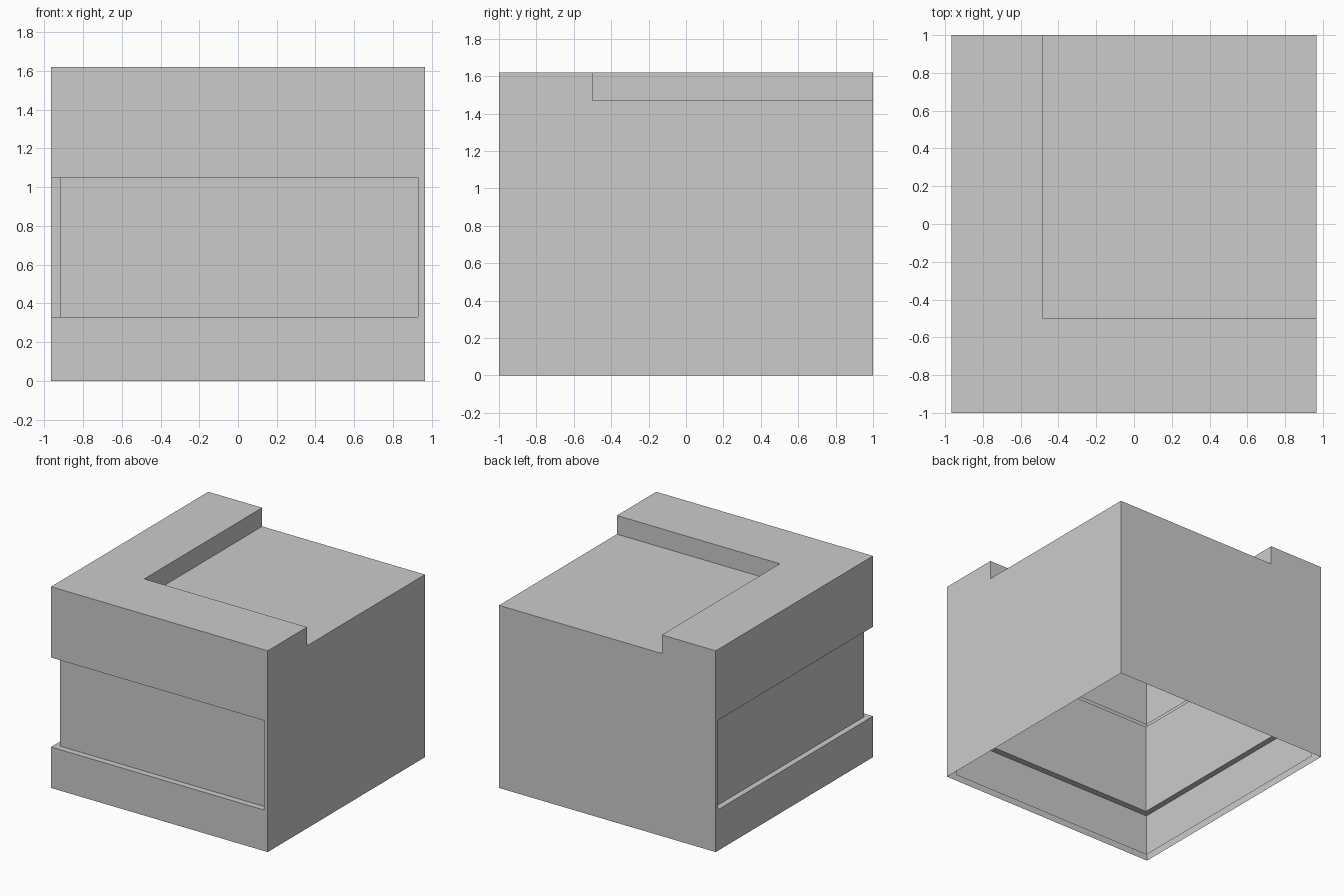
import bpy

if "Cube" in bpy.data.objects:
    bpy.data.objects.remove(bpy.data.objects["Cube"])

X, Y, H = 0.965, 1.0, 1.62          # half width, half depth, height
NX, NY, NZ = -0.485, -0.5, 1.47     # roof notch corner and floor
Z0, Z1, D = 0.33, 1.05, 0.05        # wall recess bottom, top, depth
EX, EY = 0.93, 0.97                 # where the recess ends
T = 0.065                           # gap to the inner lining


def make(name, faces):
    verts, idx = [], []
    for f in faces:
        idx.append(list(range(len(verts), len(verts) + len(f))))
        verts += f
    mesh = bpy.data.meshes.new(name)
    mesh.from_pydata(verts, [], idx)
    obj = bpy.data.objects.new(name, mesh)
    bpy.context.collection.objects.link(obj)
    return obj


def sweep(profile, x_end, y_end, flip=False):
    """Run an (inset, z) profile around the front and left walls."""
    rows = []
    for d, z in profile:
        x, y = -X + d * 0.93, -Y + d
        rows.append([(x_end, y, z), (x, y, z), (x, y_end, z)])
    faces = []
    for lo, hi in zip(rows, rows[1:]):
        for i in (0, 1):
            f = [lo[i + 1], lo[i], hi[i], hi[i + 1]]
            faces.append(f[::-1] if flip else f)
    return faces


# Front and left walls: base strip, recess and upper band
make("base_strip", sweep([(0, 0), (0, Z0)], X, Y))
make("upper_band", sweep([(0, Z1), (0, H)], X, Y))
make("wall_recess", sweep([(0, Z0), (D, Z0), (D, Z1), (0, Z1)], EX, EY))

# Narrow corner posts that close the ends of the recess
make("corner_posts", [
    [(EX, -Y, Z0), (X, -Y, Z0), (X, -Y, Z1), (EX, -Y, Z1)],
    [(EX, -Y, Z0), (EX, -Y, Z1), (EX, -Y + D, Z1), (EX, -Y + D, Z0)],
    [(-X, Y, Z0), (-X, EY, Z0), (-X, EY, Z1), (-X, Y, Z1)],
    [(-X, EY, Z0), (-X + D * 0.93, EY, Z0), (-X + D * 0.93, EY, Z1), (-X, EY, Z1)],
])

# Plain right and back walls, cut down where the roof notch runs out
side = [(-Y, 0), (Y, 0), (Y, NZ), (NY, NZ), (NY, H), (-Y, H)]
back = [(-X, 0), (-X, H), (NX, H), (NX, NZ), (X, NZ), (X, 0)]
make("right_wall", [[(X, y, z) for y, z in side]])
make("back_wall", [[(x, Y, z) for x, z in back]])

# Raised L-shaped roof edge, with the lower roof inside it
rim = [(-X, -Y), (X, -Y), (X, NY), (NX, NY), (NX, Y), (-X, Y)]
make("roof_edge", [
    [(x, y, H) for x, y in rim],
    [(X, NY, NZ), (NX, NY, NZ), (NX, NY, H), (X, NY, H)],
    [(NX, NY, NZ), (NX, Y, NZ), (NX, Y, H), (NX, NY, H)],
])
make("lower_roof", [[(NX, NY, NZ), (X, NY, NZ), (X, Y, NZ), (NX, Y, NZ)]])

# Inner lining behind the front and left walls, seen through the open bottom
make("inner_lining", sweep([(T, 0), (T, Z0), (T + D, Z0), (T + D, Z1)], EX, EY, True)
     + sweep([(T, Z1 + 0.06), (T, H)], EX, EY, True))
